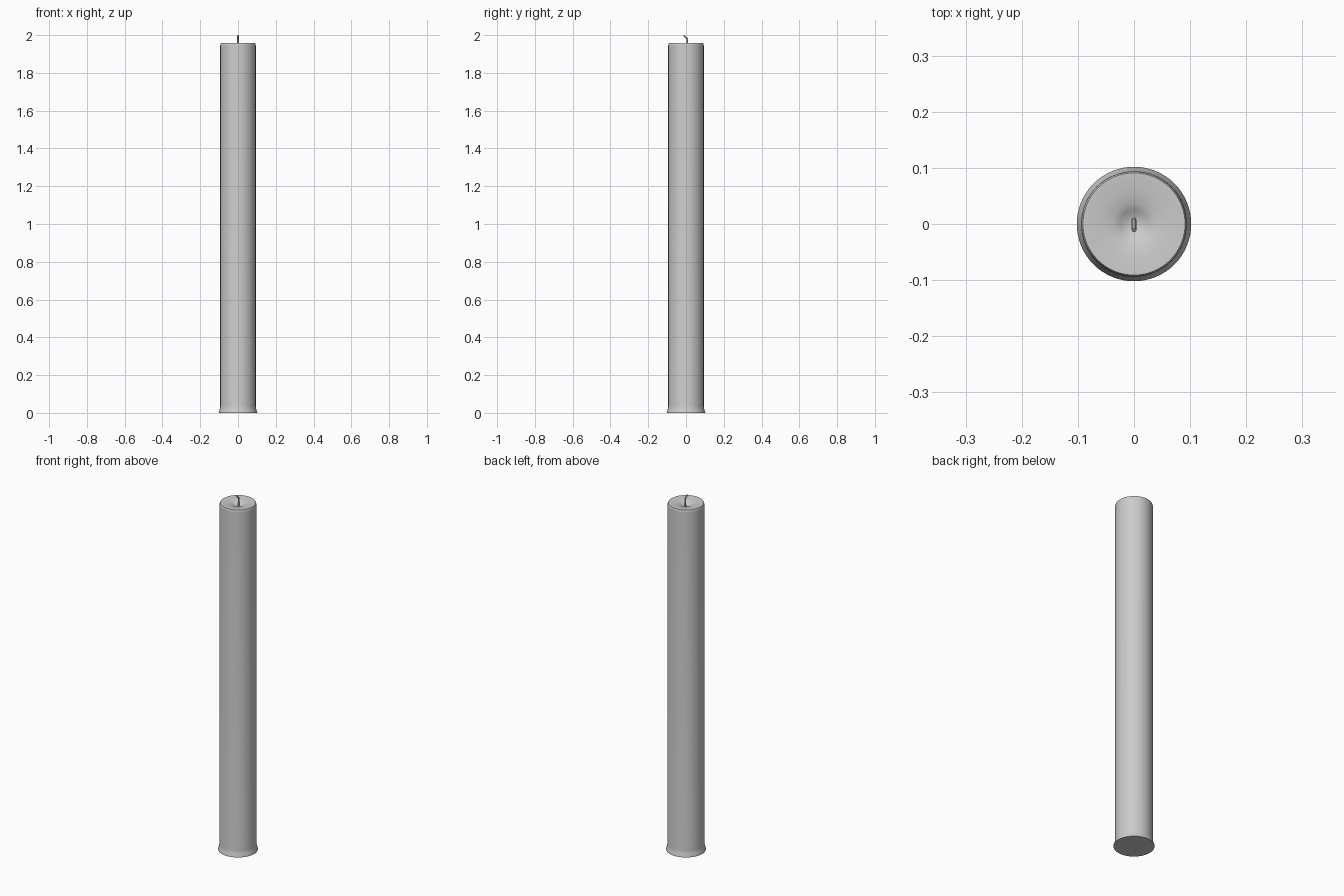
import bpy, bmesh, math

if "Cube" in bpy.data.objects:
    bpy.data.objects.remove(bpy.data.objects["Cube"])

def lathe(name, profile, steps=64):
    """Spin an (r, z) profile that starts and ends on the axis around z."""
    bm = bmesh.new()
    verts = [bm.verts.new((r, 0, z)) for r, z in profile]
    edges = [bm.edges.new(p) for p in zip(verts, verts[1:])]
    bmesh.ops.spin(bm, geom=verts + edges, cent=(0, 0, 0), axis=(0, 0, 1),
                   angle=math.tau, steps=steps)
    bmesh.ops.remove_doubles(bm, verts=bm.verts, dist=1e-5)
    bmesh.ops.recalc_face_normals(bm, faces=bm.faces)
    me = bpy.data.meshes.new(name)
    bm.to_mesh(me)
    bm.free()
    ob = bpy.data.objects.new(name, me)
    bpy.context.collection.objects.link(ob)
    smooth(ob)
    return ob

def smooth(ob):
    bpy.ops.object.select_all(action='DESELECT')
    bpy.context.view_layer.objects.active = ob
    ob.select_set(True)
    bpy.ops.object.shade_smooth_by_angle(angle=math.radians(40))

# Wax body: flared foot, straight side, rounded rim and a shallow melted dip
lathe("candle_body", [
    (0, 0), (0.102, 0), (0.102, 0.003), (0.099, 0.012), (0.096, 0.022),
    (0.094, 0.036), (0.094, 1.945), (0.0935, 1.952), (0.091, 1.957),
    (0.088, 1.957), (0.06, 1.954), (0.038, 1.951), (0.025, 1.945),
    (0.015, 1.938), (0, 1.936)])

# Wick: thin tube rising from the dip and curling towards the front
curve = bpy.data.curves.new("wick", 'CURVE')
curve.dimensions = '3D'
curve.bevel_depth = 0.0042
curve.bevel_resolution = 2
curve.use_fill_caps = True
curve.resolution_u = 6
path = [(0.004, 1.93), (0.006, 1.955), (0.008, 1.972), (0.005, 1.984),
        (-0.004, 1.989), (-0.011, 1.998)]
spline = curve.splines.new('NURBS')
spline.points.add(len(path) - 1)
for p, (y, z) in zip(spline.points, path):
    p.co = (0, y, z, 1)
spline.order_u = 3
spline.use_endpoint_u = True
wick = bpy.data.objects.new("wick", curve)
bpy.context.collection.objects.link(wick)
bpy.context.view_layer.objects.active = wick
bpy.ops.object.select_all(action='DESELECT')
wick.select_set(True)
bpy.ops.object.convert(target='MESH')
smooth(bpy.context.view_layer.objects.active)
